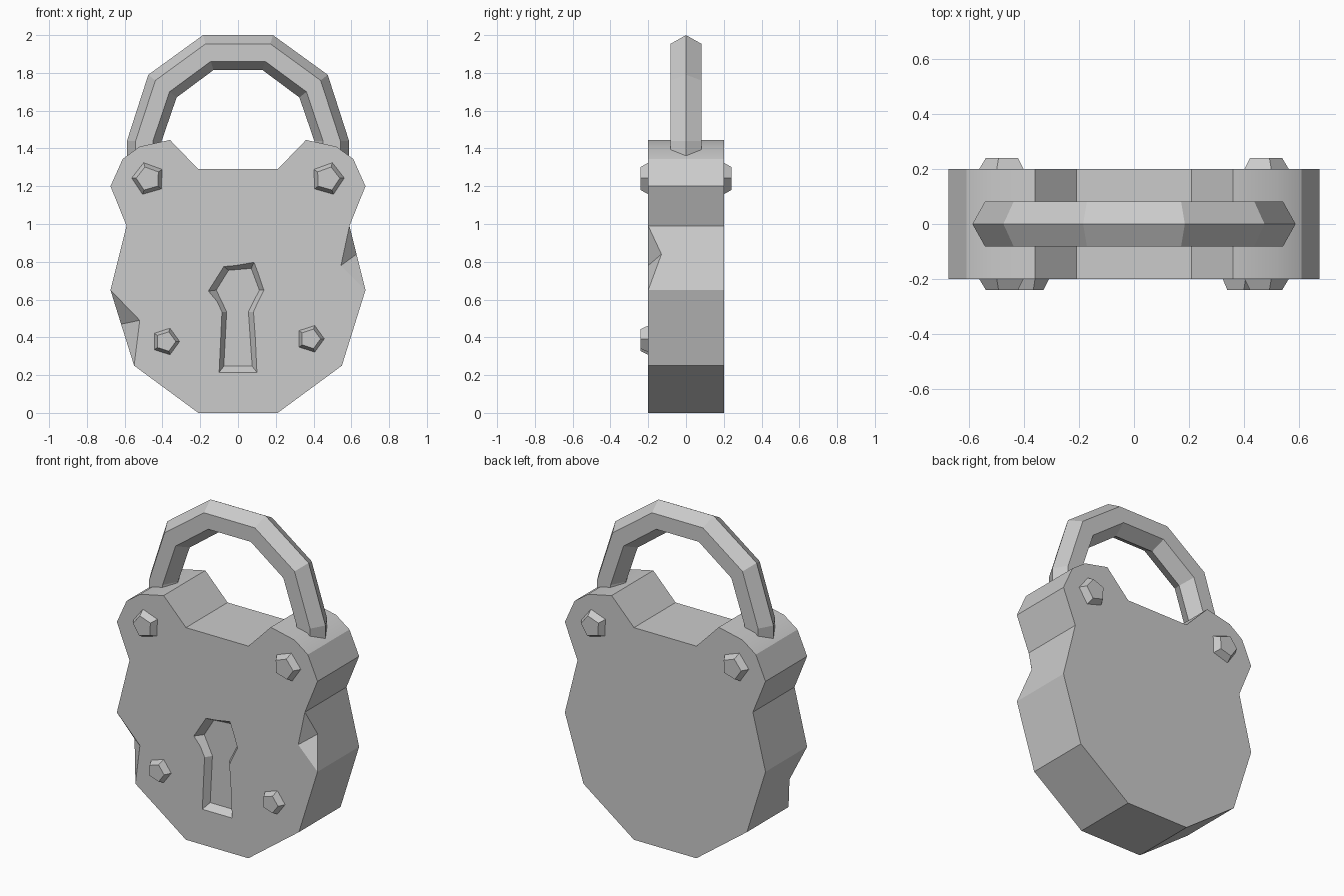
import bpy, bmesh
from math import sin, cos, radians
from mathutils import Vector

if "Cube" in bpy.data.objects:
    bpy.data.objects.remove(bpy.data.objects["Cube"])


def finish(name, bm):
    bmesh.ops.recalc_face_normals(bm, faces=bm.faces[:])
    me = bpy.data.meshes.new(name)
    bm.to_mesh(me)
    bm.free()
    ob = bpy.data.objects.new(name, me)
    bpy.context.collection.objects.link(ob)
    return ob


def loft(name, rings):
    """Closed solid through a list of equal-length point rings."""
    bm = bmesh.new()
    vs = [[bm.verts.new(p) for p in r] for r in rings]
    n = len(rings[0])
    for a, b in zip(vs, vs[1:]):
        for i in range(n):
            j = (i + 1) % n
            bm.faces.new((a[i], a[j], b[j], b[i]))
    bm.faces.new(vs[0])
    bm.faces.new(vs[-1])
    return finish(name, bm)


def mirrored(half):
    return half + [(-x, z) for x, z in reversed(half)]


# Body: extruded outline, with a chip knocked out of one front edge per side
T = 0.2
outline = mirrored([(0.21, 0), (0.55, 0.25), (0.675, 0.65), (0.59, 0.99),
                    (0.675, 1.2), (0.61, 1.345), (0.52, 1.41),
                    (0.36, 1.445), (0.21, 1.29)])
# edge index -> (corner on front face, corner on side face)
chips = {2: ((0.545, -T, 0.78), (0.6275, -0.13, 0.84)),
         15: ((-0.52, -T, 0.49), (-0.619, -0.11, 0.47))}
bm = bmesh.new()
front = [bm.verts.new((x, -T, z)) for x, z in outline]
back = [bm.verts.new((x, T, z)) for x, z in outline]
face_loop = []
for i in range(len(outline)):
    j = (i + 1) % len(outline)
    face_loop.append(front[i])
    side = [front[i], front[j], back[j], back[i]]
    if i in chips:
        c, b = (bm.verts.new(p) for p in chips[i])
        face_loop.append(c)
        side.insert(1, b)
        bm.faces.new((front[i], b, c))
        bm.faces.new((b, front[j], c))
    bm.faces.new(side)
bm.faces.new(face_loop)
bm.faces.new(back)
body = finish("lock_body", bm)
body.data.shade_smooth()
body.data.set_sharp_from_angle(angle=radians(30))

# Keyhole: tapered recess in the front
rim = [(-0.075, 0.775), (0.085, 0.797), (0.137, 0.65), (0.082, 0.535),
       (0.1, 0.215), (-0.1, 0.215), (-0.085, 0.535), (-0.157, 0.645)]
floor = [(-0.05, 0.755), (0.07, 0.765), (0.113, 0.65), (0.055, 0.535),
         (0.075, 0.247), (-0.075, 0.247), (-0.06, 0.535), (-0.115, 0.65)]
rings = []
for k, y in ((-1, -0.24), (1, -0.16)):
    rings.append([(a[0] + k * (b[0] - a[0]), y, a[1] + k * (b[1] - a[1]))
                  for a, b in zip(rim, floor)])
cutter = loft("keyhole_cutter", rings)
cutter.hide_render = True
cutter.hide_set(True)
mod = body.modifiers.new("keyhole", 'BOOLEAN')
mod.operation = 'DIFFERENCE'
mod.solver = 'EXACT'
mod.object = cutter

# Shackle: hexagonal bar swept between its outer and inner ridges
outer = mirrored([(0.588, 1.35), (0.588, 1.44), (0.475, 1.79), (0.185, 2.0)])
inner = mirrored([(0.404, 1.35), (0.404, 1.44), (0.325, 1.67), (0.13, 1.815)])
rings = []
for (ox, oz), (ix, iz) in zip(outer, inner):
    o, i = Vector((ox, 0, oz)), Vector((ix, 0, iz))
    w = Vector((0, 0.082, 0))
    p, q = o.lerp(i, 0.25), o.lerp(i, 0.75)
    rings.append([o, p + w, q + w, i, q - w, p - w])
loft("shackle", rings)


# Rivets: five-sided tapered studs
def rivet(name, x, z, r, phase, side):
    def ring(rad, y):
        return [(x + rad * cos(radians(phase + 72 * k)), y,
                 z + rad * sin(radians(phase + 72 * k))) for k in range(5)]
    loft(name, [ring(r, side * 0.19), ring(r, side * T),
                ring(r * 0.73, side * 0.24)])


for s, label in ((-1, "left"), (1, "right")):
    phase = 2 if s > 0 else 178
    rivet("front_upper_rivet_" + label, s * 0.475, 1.24, 0.088, phase, -1)
    rivet("back_upper_rivet_" + label, s * 0.475, 1.24, 0.088, phase, 1)
    rivet("front_lower_rivet_" + label, s * 0.383, 0.385 + s * 0.007, 0.074, 0, -1)
